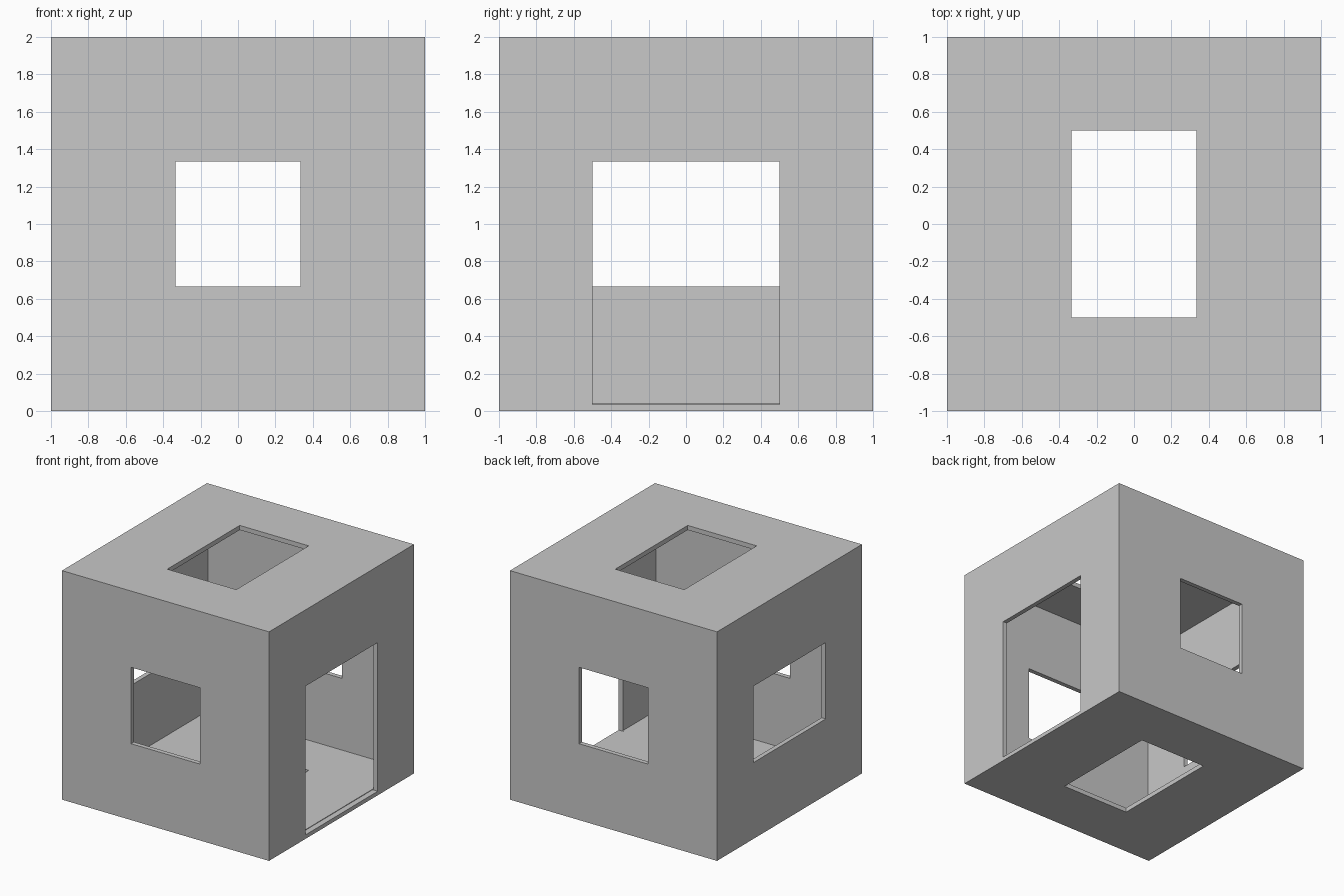
import bpy

# Remove the default cube
default = bpy.data.objects.get("Cube")
if default:
    bpy.data.objects.remove(default, do_unlink=True)

WALL = 0.04      # wall thickness
HALF = 1 / 3     # half width of the narrow openings
LOW, HIGH = 1 - HALF, 1 + HALF

# Single plain colour
grey = bpy.data.materials.new("plain_grey")
grey.use_nodes = True
grey.diffuse_color = (0.58, 0.58, 0.58, 1)
grey.node_tree.nodes["Principled BSDF"].inputs["Base Color"].default_value = grey.diffuse_color


def box(name, low, high):
    """Axis-aligned box between two corners."""
    bpy.ops.mesh.primitive_cube_add(size=1)
    obj = bpy.context.object
    obj.name = name
    for v in obj.data.vertices:
        v.co = [high[i] if v.co[i] > 0 else low[i] for i in range(3)]
    obj.data.materials.append(grey)
    return obj


def cut(target, name, low, high):
    """Subtract a box from the target and discard the cutter."""
    cutter = box(name, low, high)
    cutter.hide_render = True
    mod = target.modifiers.new(name, "BOOLEAN")
    mod.operation = "DIFFERENCE"
    mod.solver = "EXACT"
    mod.object = cutter
    bpy.ops.object.select_all(action="DESELECT")
    bpy.context.view_layer.objects.active = target
    target.select_set(True)
    bpy.ops.object.modifier_apply(modifier=mod.name)
    bpy.data.objects.remove(cutter, do_unlink=True)


# Hollow room shell
room = box("room_shell", (-1, -1, 0), (1, 1, 2))
inner = 1 - WALL
cut(room, "interior", (-inner, -inner, WALL), (inner, inner, 2 - WALL))

# Front and back windows
cut(room, "front_back_windows", (-HALF, -1.2, LOW), (HALF, 1.2, HIGH))
# Roof and floor hatches
cut(room, "roof_floor_hatches", (-HALF, -0.5, -0.2), (HALF, 0.5, 2.2))
# Wide window on one side, tall doorway opposite
cut(room, "side_window", (-1.2, -0.5, LOW), (-0.8, 0.5, HIGH))
cut(room, "doorway", (inner - 0.01, -0.5, WALL - 0.005), (1.2, 0.5, HIGH))
